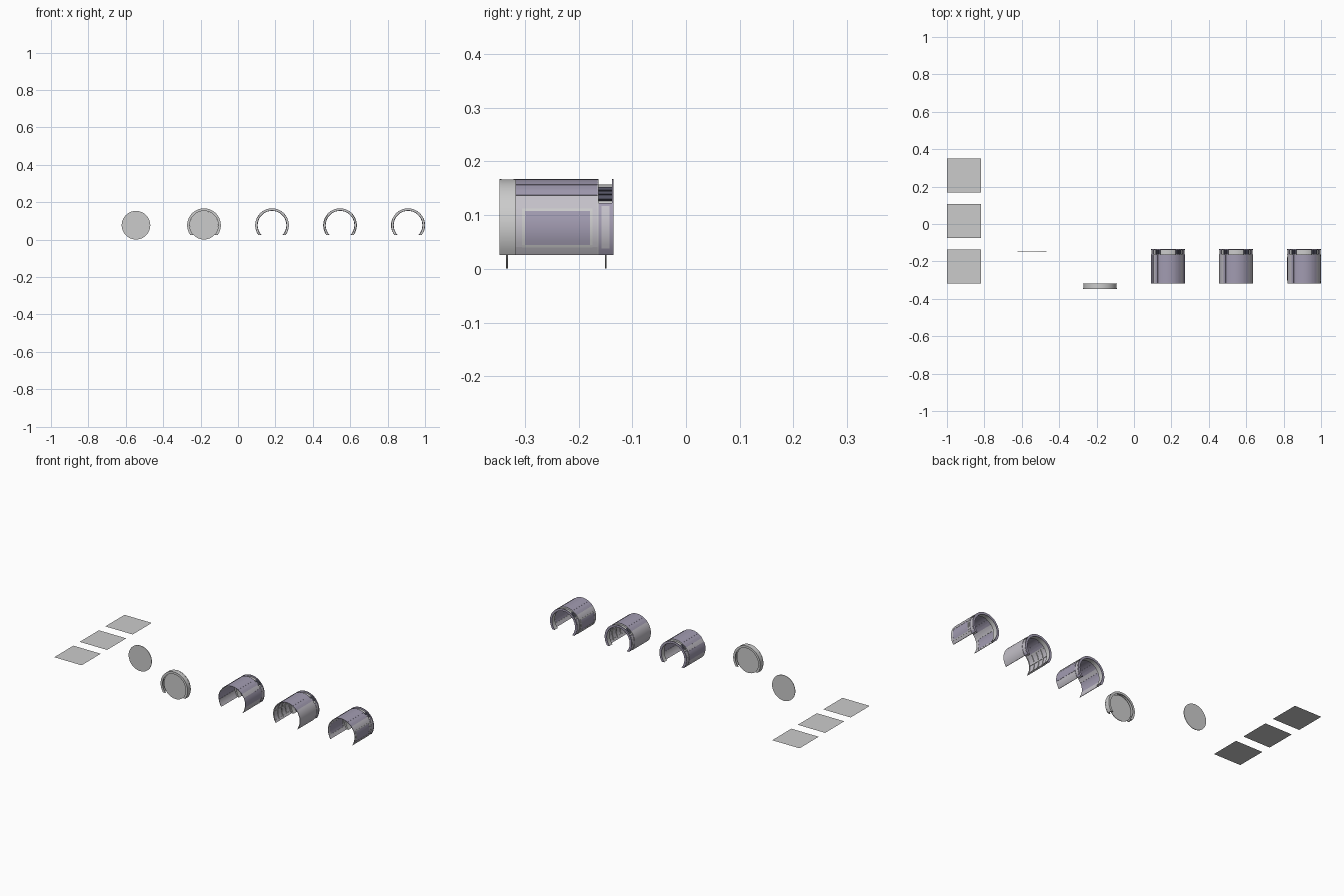
import bpy, bmesh, math

if "Cube" in bpy.data.objects:
    bpy.data.objects.remove(bpy.data.objects["Cube"])

CZ, FLOOR, R = 0.077, 0.026, 0.09
Y0, Y1, YB = -0.317, -0.163, -0.135
BAY = 4 / 11


def material(name, rgb):
    m = bpy.data.materials.new(name)
    m.diffuse_color = (*rgb, 1)
    m.use_nodes = True
    m.node_tree.nodes["Principled BSDF"].inputs["Base Color"].default_value = m.diffuse_color
    return m


PURPLE = material("purple_panel", (0.36, 0.33, 0.44))
PALE = material("pale_panel", (0.55, 0.53, 0.58))
DARK = material("dark_pipe", (0.09, 0.09, 0.13))


def finish(bm, name, mat=None):
    bmesh.ops.recalc_face_normals(bm, faces=bm.faces)
    me = bpy.data.meshes.new(name)
    bm.to_mesh(me)
    bm.free()
    ob = bpy.data.objects.new(name, me)
    bpy.context.collection.objects.link(ob)
    if mat:
        me.materials.append(mat)
    bpy.context.view_layer.objects.active = ob
    bpy.ops.object.select_all(action='DESELECT')
    ob.select_set(True)
    bpy.ops.object.shade_smooth_by_angle(angle=math.radians(35))
    return ob


def arc(name, cx, ro, ri, y0, y1, a0=None, a1=None, mat=None):
    """Curved slab around the corridor axis; None means cut level at the floor."""
    def ends(r):
        low = -math.degrees(math.asin((CZ - FLOOR) / r))
        return (low if a0 is None else a0, 180 - low if a1 is None else a1)
    span = ends(ro)[1] - ends(ro)[0]
    n = max(2, round(span / 6))
    bm = bmesh.new()
    rows = []
    for i in range(n + 1):
        row = []
        for r, y in ((ro, y0), (ro, y1), (ri, y1), (ri, y0)):
            s, e = ends(r)
            t = math.radians(s + (e - s) * i / n)
            row.append(bm.verts.new((cx + r * math.cos(t), y, CZ + r * math.sin(t))))
        rows.append(row)
    for p, q in zip(rows, rows[1:]):
        for k in range(4):
            bm.faces.new((p[k], p[(k + 1) % 4], q[(k + 1) % 4], q[k]))
    bm.faces.new(rows[0])
    bm.faces.new(rows[-1])
    return finish(bm, name, mat)


def both_sides(name, cx, ro, ri, y0, y1, a0, a1, mat=None):
    arc(name + "_right", cx, ro, ri, y0, y1, a0, a1, mat)
    m0 = None if a1 is None else 180 - a1
    m1 = None if a0 is None else 180 - a0
    arc(name + "_left", cx, ro, ri, y0, y1, m0, m1, mat)


def disc(name, cx, y, r):
    bpy.ops.mesh.primitive_cylinder_add(vertices=48, radius=r, depth=0.003,
        location=(cx, y, CZ), rotation=(math.pi / 2, 0, 0))
    bpy.context.object.name = name
    bpy.ops.object.shade_smooth_by_angle(angle=math.radians(35))


# Floor tiles
for i, y in enumerate((-0.226, 0.016, 0.259)):
    bpy.ops.mesh.primitive_plane_add(size=2 / 11, location=(-2.5 * BAY, y, FLOOR))
    bpy.context.object.name = f"floor_tile_{i + 1}"

# Loose door disc
disc("door_disc", -1.5 * BAY, -0.149, 0.0765)

# End cap: shallow ring closed by a disc
cap = -0.5 * BAY
arc("cap_rim", cap, R, 0.0765, -0.347, -0.343)
arc("cap_wall", cap, 0.0895, 0.0865, -0.343, -0.321)
arc("cap_back_lip", cap, R, 0.0765, -0.321, -0.317)
disc("cap_disc", cap, -0.333, 0.0765)


def common_tube(n, cx):
    p = f"corridor_{n}_"
    # Thin roof, stepped into long panels
    arc(p + "roof", cx, R, 0.088, Y0, Y1, 63, 117, PURPLE)
    both_sides(p + "roof_strip", cx, 0.089, 0.087, Y0, Y1, 52, 63, PURPLE)
    both_sides(p + "roof_edge", cx, R, 0.088, Y0, Y1, 42, 52, PURPLE)
    # Inward rib at the back end
    arc(p + "rib_front", cx, R, 0.078, Y1 - 0.002, Y1)
    arc(p + "rib_inner", cx, 0.080, 0.078, Y1, YB - 0.003)
    arc(p + "rib_flange", cx, R, 0.0765, YB - 0.003, YB, None, None, PURPLE)
    # Pipes in the recess and cover plates on its lower sides
    for k, a in enumerate((38, 46, 54)):
        both_sides(p + f"rib_pipe_{k + 1}", cx, 0.0865, 0.080, Y1, YB - 0.003,
                   a, a + 6, DARK)
    both_sides(p + "rib_plate", cx, 0.088, 0.086, Y1, YB - 0.003, None, 31, PURPLE)
    both_sides(p + "rib_inset", cx, 0.089, 0.0875, -0.157, -0.142, -26, 27, PALE)


# Corridor 1: side walls of long stepped panels
c = 0.5 * BAY
common_tube(1, c)
both_sides("corridor_1_upper_wall", c, 0.0885, 0.0865, Y0, Y1, 27, 42, PALE)
both_sides("corridor_1_wall", c, R, 0.088, Y0, Y1, -8, 27, PURPLE)
both_sides("corridor_1_lower_wall", c, 0.0885, 0.0865, Y0, Y1, None, -8, PALE)

# Corridor 2: side walls divided by a grid of thin bars
c = 1.5 * BAY
common_tube(2, c)
both_sides("corridor_2_wall", c, R, 0.088, Y0, Y1, None, 42, PALE)
for k in range(5):
    y = Y0 + 0.002 + k * 0.0365
    both_sides(f"corridor_2_post_{k + 1}", c, 0.088, 0.085, y, y + 0.004, -30, 42)
for k, a in enumerate((-28, 5, 38)):
    both_sides(f"corridor_2_rail_{k + 1}", c, 0.088, 0.085, Y0 + 0.002, Y1 - 0.003, a, a + 3)

# Corridor 3: framed window in each side wall
c = 2.5 * BAY
common_tube(3, c)
wy0, wy1 = -0.305, -0.174
both_sides("corridor_3_upper_wall", c, 0.0895, 0.0875, Y0, Y1, 23, 42, PALE)
both_sides("corridor_3_lower_wall", c, 0.0895, 0.0875, Y0, Y1, None, -24, PALE)
both_sides("corridor_3_front_wall", c, 0.0895, 0.0875, Y0, wy0, -24, 23, PALE)
both_sides("corridor_3_back_wall", c, 0.0895, 0.0875, wy1, Y1, -24, 23, PALE)
both_sides("corridor_3_frame_top", c, 0.091, 0.087, wy0, wy1, 20, 23)
both_sides("corridor_3_frame_bottom", c, 0.091, 0.087, wy0, wy1, -24, -21)
both_sides("corridor_3_frame_front", c, 0.091, 0.087, wy0, wy0 + 0.005, -21, 20)
both_sides("corridor_3_frame_back", c, 0.091, 0.087, wy1 - 0.005, wy1, -21, 20)
both_sides("corridor_3_window", c, 0.09, 0.0885, wy0 + 0.005, wy1 - 0.005, -21, 20, PURPLE)
